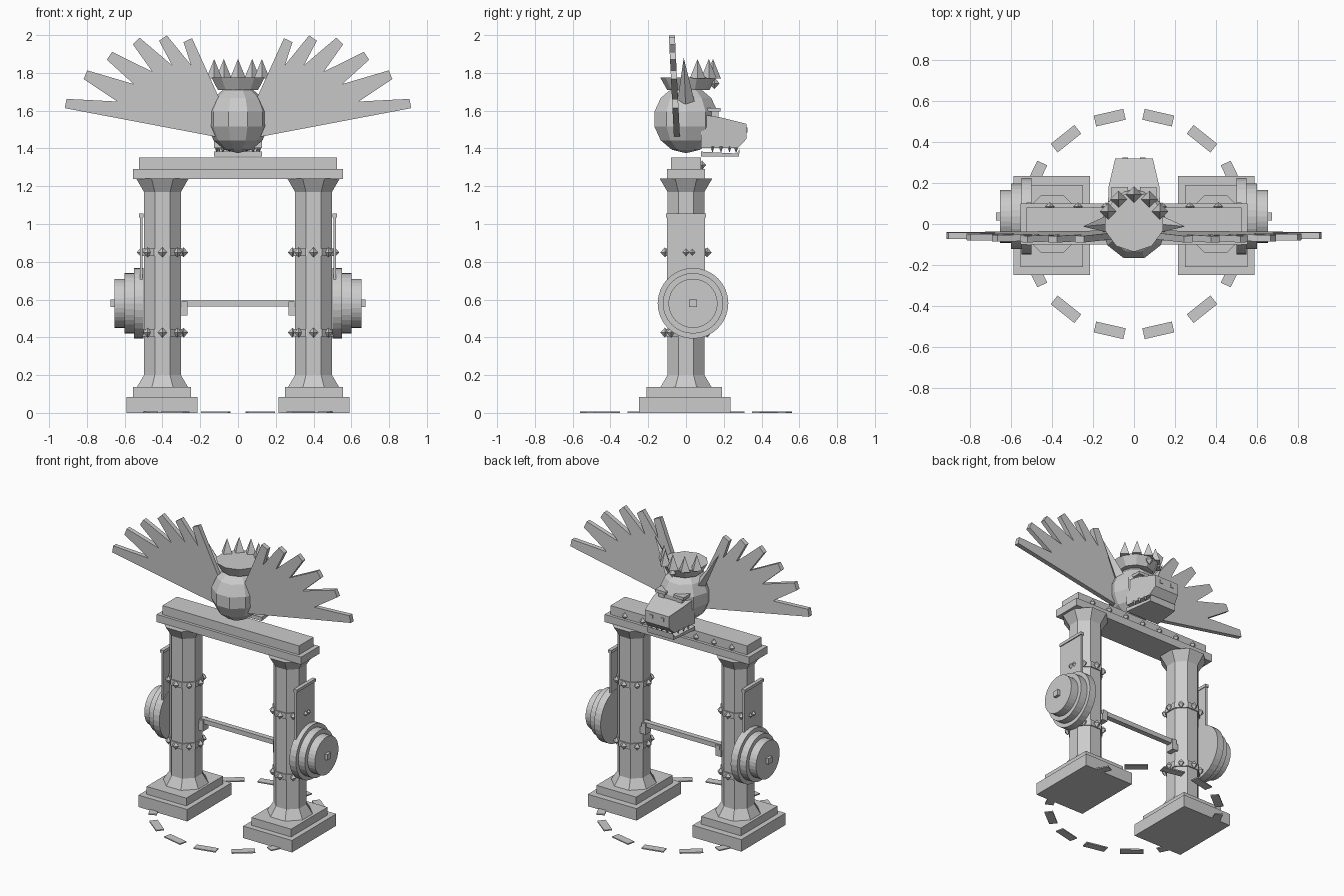
import bpy, bmesh, math
from mathutils import Vector, Matrix

if "Cube" in bpy.data.objects:
    bpy.data.objects.remove(bpy.data.objects["Cube"])

stone = bpy.data.materials.new("light_grey_stone")
stone.diffuse_color = (0.6, 0.6, 0.6, 1)
stone.use_nodes = True
stone.node_tree.nodes["Principled BSDF"].inputs["Base Color"].default_value = stone.diffuse_color
TAU = math.tau


def finish(name, bm):
    bmesh.ops.recalc_face_normals(bm, faces=bm.faces)
    me = bpy.data.meshes.new(name)
    bm.to_mesh(me)
    bm.free()
    me.materials.append(stone)
    ob = bpy.data.objects.new(name, me)
    bpy.context.collection.objects.link(ob)
    return ob


def box(name, x, y, z):
    bm = bmesh.new()
    bmesh.ops.create_cube(bm, size=1)
    for v in bm.verts:
        v.co = [(a + b) / 2 + c * (b - a) for (a, b), c in zip((x, y, z), v.co)]
    return finish(name, bm)


def lathe(name, loc, profile, n, axis='Z', phase=0.0):
    """Stack of rings (radius, height) about an axis, capped at both ends."""
    bm = bmesh.new()
    rings = []
    for r, h in profile:
        ring = []
        for i in range(n):
            a = phase + TAU * i / n
            p = (r * math.cos(a), r * math.sin(a), h)
            if axis == 'X':
                p = (h, p[0], p[1])
            ring.append(bm.verts.new(Vector(loc) + Vector(p)))
        rings.append(ring)
    for a, b in zip(rings, rings[1:]):
        for i in range(n):
            j = (i + 1) % n
            bm.faces.new((a[i], a[j], b[j], b[i]))
    bm.faces.new(rings[0])
    bm.faces.new(rings[-1])
    return finish(name, bm)


def studs(name, points, r=0.024):
    """Small octahedral studs at the given points."""
    bm = bmesh.new()
    for p in points:
        for s in (1, -1):
            bmesh.ops.create_cone(bm, segments=4, radius1=r, radius2=0, depth=r * 1.1,
                                  matrix=Matrix.Translation(Vector(p) + Vector((0, 0, s * r * 0.55)))
                                  @ Matrix.Rotation(0 if s > 0 else math.pi, 4, 'X'))
    return finish(name, bm)


def prism(name, pts_a, pts_b):
    """Solid between two matching outlines."""
    bm = bmesh.new()
    a = [bm.verts.new(p) for p in pts_a]
    b = [bm.verts.new(p) for p in pts_b]
    bm.faces.new(a)
    bm.faces.new(b)
    for i in range(len(a)):
        j = (i + 1) % len(a)
        bm.faces.new((a[i], a[j], b[j], b[i]))
    return finish(name, bm)


def spike(name, base, tip, r, squash=1.0, n=4):
    base, tip = Vector(base), Vector(tip)
    d = tip - base
    m = Matrix.Translation((base + tip) / 2) @ d.to_track_quat('Z', 'Y').to_matrix().to_4x4()
    bm = bmesh.new()
    bmesh.ops.create_cone(bm, cap_ends=True, segments=n, radius1=r, radius2=0,
                          depth=d.length, matrix=m @ Matrix.Diagonal((1, squash, 1, 1)))
    return finish(name, bm)


def mx(s, a, b):
    return tuple(sorted((s * a, s * b)))


# Gate pillars with everything fixed to them
for s, side in ((-1, "left"), (1, "right")):
    cx = 0.4 * s
    box(side + "_plinth", mx(s, 0.215, 0.59), (-0.25, 0.235), (0, 0.083))
    box(side + "_plinth_step", mx(s, 0.25, 0.555), (-0.21, 0.19), (0.083, 0.137))
    lathe(side + "_pillar", (cx, 0, 0),
          [(0.146, 0.137), (0.106, 0.2), (0.106, 1.17), (0.15, 1.24)], 8, phase=TAU / 16)
    for k, z in enumerate((0.425, 0.85)):
        lathe(f"{side}_band_{k}", (cx, 0, z), [(0.114, -0.02), (0.114, 0.02)], 8, phase=TAU / 16)
        studs(f"{side}_band_studs_{k}", [(cx + 0.112 * math.cos(TAU * i / 8),
                                         0.112 * math.sin(TAU * i / 8), z) for i in range(8)])
    # hanging panel and stepped gong
    box(side + "_panel", mx(s, 0.505, 0.518), (-0.1, 0.1), (0.6, 1.05))
    box(side + "_panel_rail", mx(s, 0.5, 0.525), (-0.105, 0.105), (1.035, 1.055))
    studs(side + "_panel_nail", [(0.518 * s, 0.033, 0.85)], 0.016)
    for k, (r, a, b) in enumerate(((0.187, 0.5, 0.55), (0.16, 0.55, 0.6), (0.13, 0.6, 0.655))):
        lathe(f"{side}_gong_{k}", (0, 0.037, 0.58), [(r, s * a), (r, s * b)], 32, 'X')
    box(side + "_gong_knob", mx(s, 0.65, 0.675), (0.017, 0.057), (0.56, 0.6))
    # bracket holding the crossbar
    box(side + "_bracket", mx(s, 0.268, 0.31), (0, 0.06), (0.515, 0.562))
    for k, y in enumerate((0.0, 0.05)):
        box(f"{side}_bracket_lip_{k}", mx(s, 0.268, 0.3), (y, y + 0.01), (0.562, 0.59))
box("crossbar", (-0.3, 0.3), (0.012, 0.048), (0.562, 0.594))

# Lintel
box("lintel_lower", (-0.555, 0.555), (-0.1, 0.1), (1.237, 1.29))
box("lintel_upper", (-0.525, 0.525), (-0.08, 0.08), (1.29, 1.352))
studs("lintel_studs", [(0.137 * i, 0.085, 1.312) for i in range(-3, 4)], 0.022)

# Ring of floor slabs
for i in range(14):
    ob = box(f"floor_slab_{i}", (0.506, 0.56), (-0.074, 0.074), (0, 0.008))
    ob.data.transform(Matrix.Rotation(TAU * i / 14, 4, 'Z'))

# Head
bm = bmesh.new()
bmesh.ops.create_uvsphere(bm, u_segments=10, v_segments=7, radius=1,
                          matrix=Matrix.Translation((0, 0, 1.555)) @ Matrix.Diagonal((0.166, 0.18, 0.18, 1))
                          @ Matrix.Rotation(TAU / 4, 4, 'Z'))
finish("head", bm)


def taper(y):  # half width of the muzzle
    return 0.127 - 0.035 * max(0, y - 0.17) / 0.15


snout = [(0.08, 1.403), (0.08, 1.58), (0.18, 1.565), (0.32, 1.53), (0.32, 1.45), (0.275, 1.403)]
jaw = [(0.08, 1.357), (0.08, 1.383), (0.27, 1.373), (0.285, 1.4), (0.28, 1.357)]
for name, prof in (("snout", snout), ("jaw", jaw)):
    prism(name, [(-taper(y), y, z) for y, z in prof], [(taper(y), y, z) for y, z in prof])
for i in range(5):
    x = -0.08 + 0.04 * i
    spike(f"upper_tooth_{i}", (x, 0.265, 1.41), (x, 0.265, 1.375), 0.013)
for s, side in ((-1, "left"), (1, "right")):
    for i in range(3):
        y = 0.14 + 0.045 * i
        spike(f"{side}_tooth_{i}", (s * (taper(y) - 0.013), y, 1.41), (s * (taper(y) - 0.013), y, 1.378), 0.012)
    box(side + "_nostril", mx(s, 0.03, 0.055), (0.315, 0.325), (1.485, 1.51))
    box(side + "_eye", mx(s, 0.05, 0.09), (0.12, 0.172), (1.56, 1.6))
    box(side + "_brow", mx(s, 0.03, 0.11), (0.11, 0.182), (1.595, 1.615))
    spike(side + "_ear", (0.12 * s, 0.0, 1.65), (0.25 * s, -0.012, 1.88), 0.045, 0.7)

# Crown
lathe("crown", (0, 0.012, 0), [(0.112, 1.71), (0.148, 1.775)], 10, phase=TAU / 20)
for i in range(-2, 3):
    a = math.radians(90 + 33 * i)
    x, y = 0.138 * math.cos(a), 0.138 * math.sin(a) + 0.005
    spike(f"crown_point_{i + 2}", (x, y, 1.77), (x, y, 1.873), 0.042)
studs("crown_gem", [(0, 0.15, 1.745)], 0.028)

# Fan wings: six feathers splitting from one plate (angle, length)
feathers = [(11.4, 0.9), (23, 0.845), (33.5, 0.78), (45, 0.72), (55, 0.64), (65.3, 0.565)]
for s, side in ((-1, "left"), (1, "right")):
    outline = [(0.03, 1.445)]
    for i, (ang, length) in enumerate(feathers):
        a = math.radians(ang)
        for w in (-0.025, 0.025):
            outline.append((0.03 + length * math.cos(a) - w * math.sin(a),
                            1.46 + length * math.sin(a) + w * math.cos(a)))
        if i < 5:
            b = math.radians((ang + feathers[i + 1][0]) / 2)
            r = 0.365 * (length + feathers[i + 1][1])
            outline.append((0.03 + r * math.cos(b), 1.46 + r * math.sin(b)))
    outline.append((0.02, 1.49))
    front, back = ([(s * x, -0.05 - 0.05 * (z - 1.5) + t, z) for x, z in outline] for t in (-0.016, 0.016))
    prism(side + "_wing", front, back)
